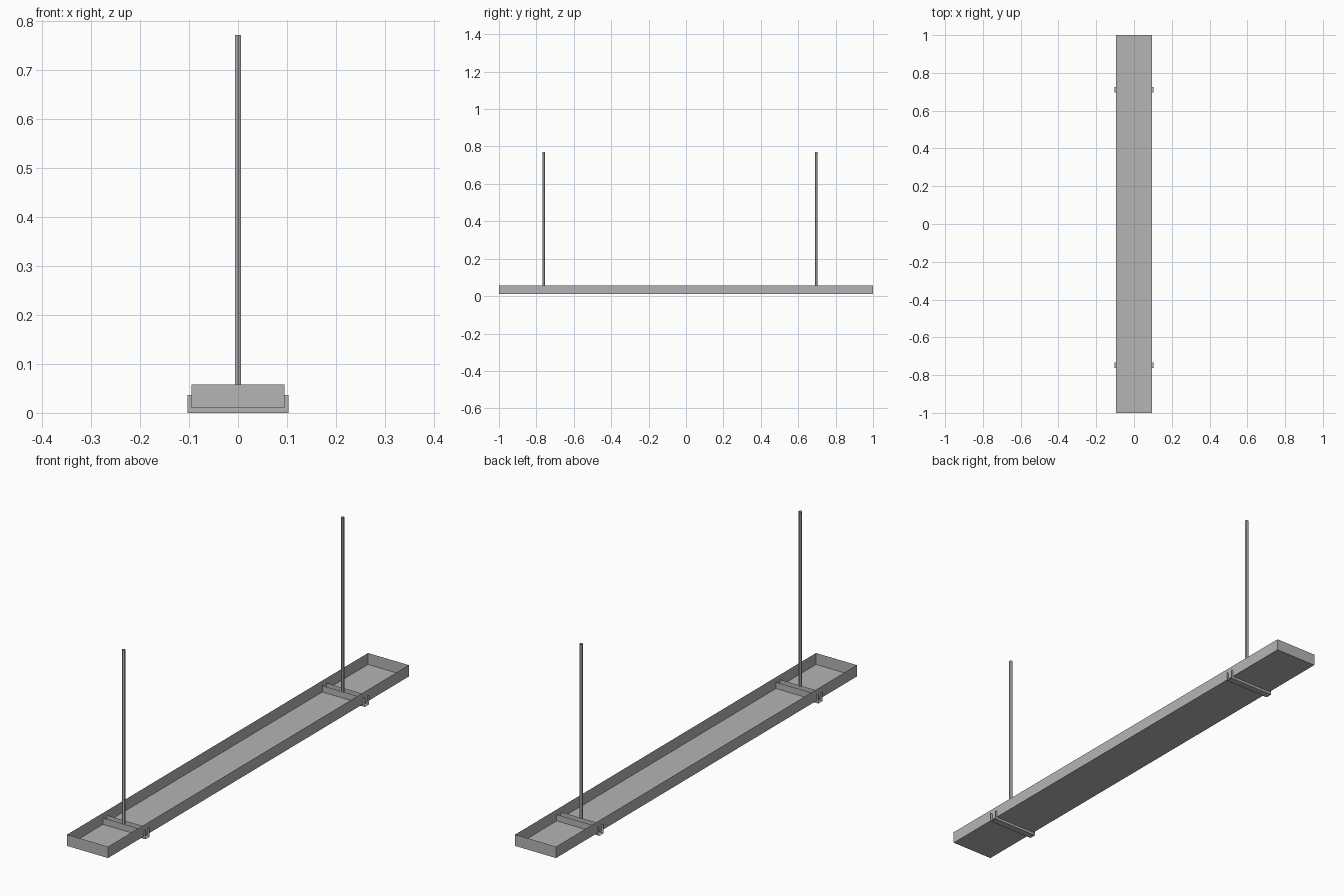
import bpy, bmesh
from math import pi
from mathutils import Matrix

old = bpy.data.objects.get("Cube")
if old:
    bpy.data.objects.remove(old, do_unlink=True)

# Single galvanised metal colour
metal = bpy.data.materials.new("grey metal")
metal.use_nodes = True
grey = (0.46, 0.46, 0.46, 1)
metal.diffuse_color = grey
metal.node_tree.nodes["Principled BSDF"].inputs["Base Color"].default_value = grey


def finish(name, bm):
    mesh = bpy.data.meshes.new(name)
    bm.to_mesh(mesh)
    bm.free()
    mesh.materials.append(metal)
    obj = bpy.data.objects.new(name, mesh)
    bpy.context.collection.objects.link(obj)
    return obj


def sheet_box(name, x, y0, y1, z0, z1, open_faces):
    """Folded sheet-metal box, missing the faces chosen by open_faces."""
    bm = bmesh.new()
    size = Matrix.Diagonal((2 * x, y1 - y0, z1 - z0, 1))
    place = Matrix.Translation((0, (y0 + y1) / 2, (z0 + z1) / 2))
    bmesh.ops.create_cube(bm, size=1, matrix=place @ size)
    bm.normal_update()
    gone = [f for f in bm.faces if open_faces(f.normal)]
    bmesh.ops.delete(bm, geom=gone, context='FACES')
    return finish(name, bm)


# Long shallow tray, open at the top
sheet_box("tray", 0.095, -1, 1, 0.01, 0.058, lambda n: n.z > 0.5)

ROD_BOTTOM, ROD_TOP = 0.036, 0.771
for side, y in (("front", -0.762), ("back", 0.696)):
    # Support channel across the tray, open at the top and both ends
    sheet_box(side + "_support_channel", 0.103, y, y + 0.028, 0, 0.037,
              lambda n: n.z > 0.5 or abs(n.x) > 0.5)

    # Slim hanging rod, an open six-sided tube
    bm = bmesh.new()
    place = Matrix.Translation((0, y + 0.001, (ROD_BOTTOM + ROD_TOP) / 2))
    bmesh.ops.create_cone(bm, segments=6, radius1=0.0068, radius2=0.0068,
                          depth=ROD_TOP - ROD_BOTTOM, cap_ends=False,
                          matrix=place)
    # Turn the tube so that one corner faces the front
    bm.normal_update()
    if min(v.co.y for v in bm.verts) > y + 0.001 - 0.0065:
        bmesh.ops.rotate(bm, verts=bm.verts, cent=place.translation,
                         matrix=Matrix.Rotation(pi / 6, 3, 'Z'))
    finish(side + "_hanging_rod", bm)
